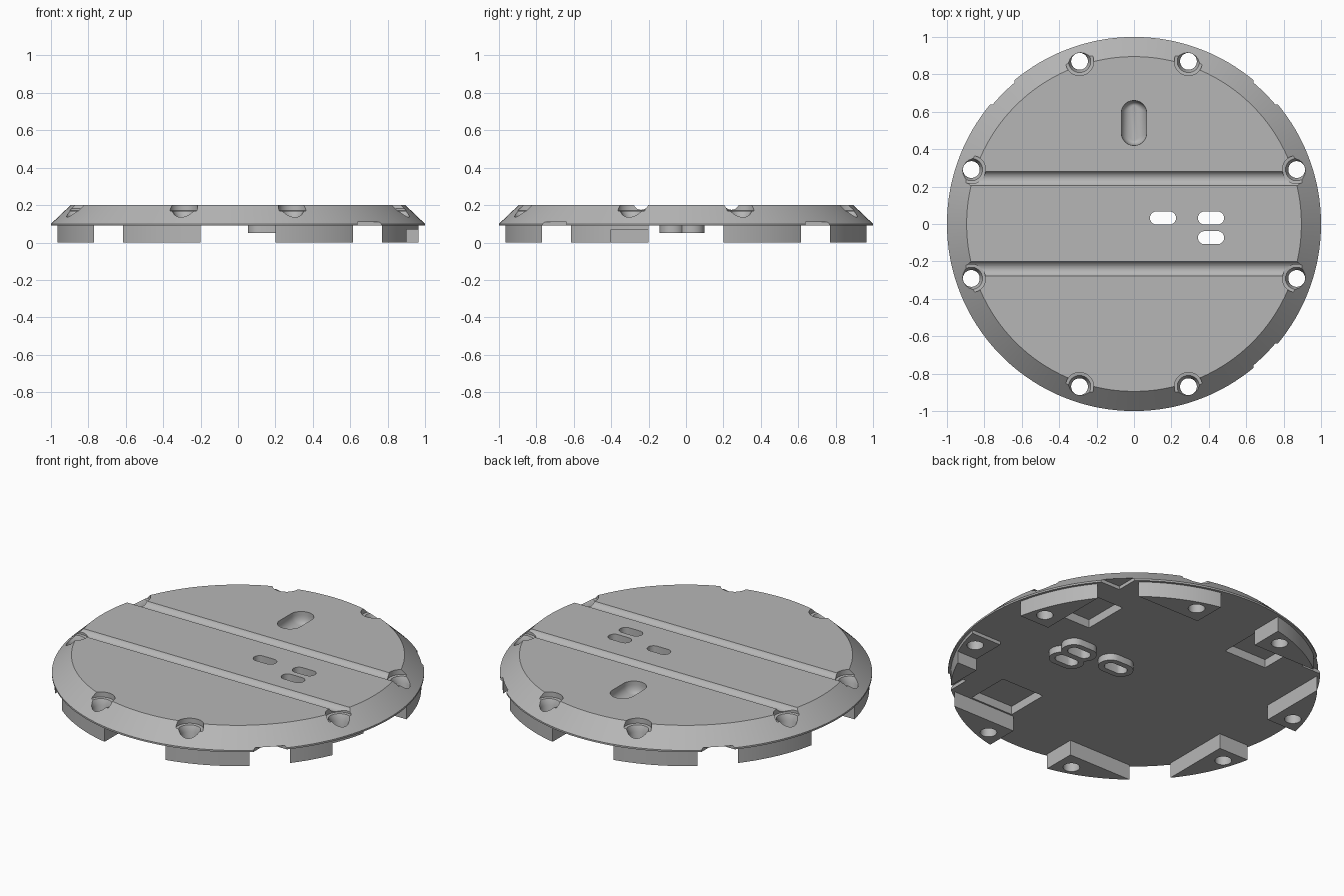
import bpy, bmesh, math
from mathutils import Matrix

cube = bpy.data.objects.get("Cube")
if cube:
    bpy.data.objects.remove(cube)

grey = bpy.data.materials.new("plain_grey")
grey.use_nodes = True
GREY = (0.47, 0.47, 0.47, 1)
grey.diffuse_color = GREY
grey.node_tree.nodes["Principled BSDF"].inputs["Base Color"].default_value = GREY


def finish(name, bm):
    bmesh.ops.recalc_face_normals(bm, faces=bm.faces)
    mesh = bpy.data.meshes.new(name)
    bm.to_mesh(mesh)
    bm.free()
    mesh.materials.append(grey)
    ob = bpy.data.objects.new(name, mesh)
    bpy.context.scene.collection.objects.link(ob)
    return ob


def box(x0, x1, y0, y1, z0, z1, turn=0):
    bm = bmesh.new()
    bmesh.ops.create_cube(bm, size=1)
    for v in bm.verts:
        v.co = ((x0 + x1) / 2 + v.co.x * (x1 - x0),
                (y0 + y1) / 2 + v.co.y * (y1 - y0),
                (z0 + z1) / 2 + v.co.z * (z1 - z0))
    bm.transform(Matrix.Rotation(turn * math.pi / 2, 4, "Z"))
    return finish("box_cutter", bm)


def loft(name, x, y, layers, segments=32, along_y=False):
    """Stack of rounded slots, each layer (radius, half straight length, z)."""
    bm = bmesh.new()
    rings = []
    for r, half, z in layers:
        ring = []
        for i in range(segments):
            a = 2 * math.pi * (i + 0.5) / segments
            u = r * math.cos(a) + math.copysign(half, math.cos(a))
            v = r * math.sin(a)
            ring.append(bm.verts.new((x - v, y + u, z) if along_y else (x + u, y + v, z)))
        rings.append(ring)
    for low, high in zip(rings, rings[1:]):
        for i in range(segments):
            j = (i + 1) % segments
            bm.faces.new((low[i], low[j], high[j], high[i]))
    bm.faces.new(rings[0][::-1])
    bm.faces.new(rings[-1])
    return finish(name, bm)


def combine(target, tool, operation="DIFFERENCE"):
    mod = target.modifiers.new("combine", "BOOLEAN")
    mod.operation, mod.solver, mod.object = operation, "EXACT", tool
    bpy.context.view_layer.update()
    graph = bpy.context.evaluated_depsgraph_get()
    mesh = bpy.data.meshes.new_from_object(target.evaluated_get(graph))
    target.modifiers.clear()
    target.data = mesh
    bpy.data.objects.remove(tool)


# Bevelled round plate
plate = loft("round_base_plate", 0, 0,
             [(1, 0, 0.09), (1, 0, 0.1), (0.895, 0, 0.2)], 160)

# Feet: a ring left outside a square, split by gaps in the middle of each side
feet = loft("feet", 0, 0, [(0.985, 0, 0), (0.985, 0, 0.096)], 160)
combine(feet, box(-0.77, 0.77, -0.77, 0.77, -1, 1))
combine(feet, box(-0.2, 0.2, -2, 2, -1, 1))
combine(feet, box(-2, 2, -0.2, 0.2, -1, 1))
combine(plate, feet, "UNION")

# Bosses under the plate with slots through them
SLOTS = [(0.155, 0.032), (0.412, 0.032), (0.412, -0.073)]
for x, y in SLOTS:
    combine(plate, loft("boss", x, y, [(0.068, 0.035, 0.05), (0.068, 0.035, 0.1)]), "UNION")
for x, y in SLOTS:
    combine(plate, loft("slot", x, y, [(0.035, 0.035, -0.1), (0.035, 0.035, 0.3)]))

# Corner reliefs and underside pockets, repeated on four sides
for turn in range(4):
    combine(plate, box(0.64, 1.1, 0.64, 1.1, -0.1, 0.11, turn))
    combine(plate, box(0.5, 0.76, 0.22, 0.5, 0.0, 0.14, turn))

# Cable notch in one foot
combine(plate, box(0.7, 1.1, -0.4, -0.19, -0.1, 0.07))

# Countersunk screw holes
for i in range(8):
    a = math.radians(i * 45)
    a = math.radians(18.5 if i % 2 == 0 else 71.5) + (i // 2) * math.pi / 2
    combine(plate, loft("screw_hole", 0.917 * math.cos(a), 0.917 * math.sin(a),
                        [(0.045, 0, -0.1), (0.045, 0, 0.135), (0.06, 0, 0.168),
                         (0.076, 0, 0.17), (0.076, 0, 0.3)]))

# Two round-bottomed grooves across the top
for y in (0.243, -0.24):
    bm = bmesh.new()
    bmesh.ops.create_cone(bm, cap_ends=True, segments=48, radius1=0.042, radius2=0.042, depth=3)
    bm.transform(Matrix.Translation((0, y, 0.217)) @ Matrix.Rotation(math.pi / 2, 4, "Y"))
    combine(plate, finish("groove", bm))

# Blind keyed recess with a rounded floor
bowl = [(0.015 + 0.053 * math.sin(t), 0.08 - 0.028 * math.sin(t), 0.18 - 0.05 * math.cos(t))
        for t in (k * math.pi / 12 for k in range(7))]
combine(plate, loft("recess", 0, 0.54, bowl + [(0.068, 0.052, 0.3)], along_y=True))

# Smooth curved walls, crisp edges
bpy.ops.object.select_all(action="DESELECT")
plate.select_set(True)
bpy.context.view_layer.objects.active = plate
bpy.ops.object.shade_smooth_by_angle(angle=math.radians(25))
